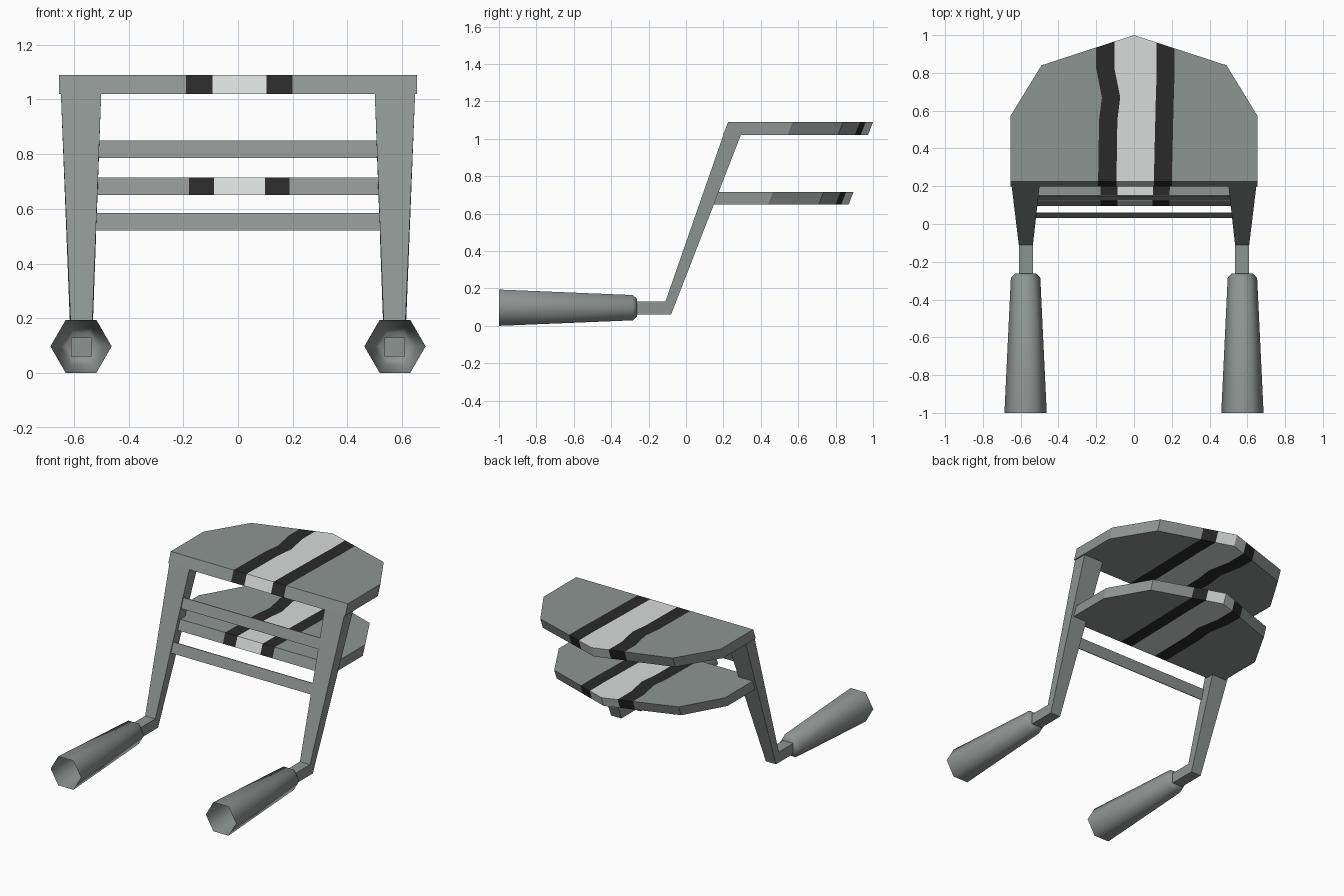
import bpy, bmesh, math
from mathutils import Vector

if "Cube" in bpy.data.objects:
    bpy.data.objects.remove(bpy.data.objects["Cube"])


def material(name, rgb):
    m = bpy.data.materials.new(name)
    m.diffuse_color = (*rgb, 1)
    m.use_nodes = True
    m.node_tree.nodes["Principled BSDF"].inputs["Base Color"].default_value = m.diffuse_color
    return m


GREY = material("grey green", (0.27, 0.30, 0.29))
BLACK = material("black stripe", (0.023, 0.023, 0.023))
WHITE = material("pale stripe", (0.68, 0.71, 0.70))


def finish(bm, name, mats, smooth=False, fix_normals=True):
    if fix_normals:
        bmesh.ops.recalc_face_normals(bm, faces=bm.faces)
    me = bpy.data.meshes.new(name)
    bm.to_mesh(me)
    bm.free()
    for m in mats:
        me.materials.append(m)
    for p in me.polygons:
        p.use_smooth = smooth
    ob = bpy.data.objects.new(name, me)
    bpy.context.collection.objects.link(ob)
    return ob


def loft(bm, rings, cap_start=True, cap_end=True):
    """Skin a list of closed point rings."""
    vs = [[bm.verts.new(p) for p in r] for r in rings]
    n = len(vs[0])
    for a, b in zip(vs, vs[1:]):
        for i in range(n):
            j = (i + 1) % n
            bm.faces.new((a[i], a[j], b[j], b[i]))
    if cap_start:
        bm.faces.new(vs[0])
    if cap_end:
        bm.faces.new(vs[-1])


# Striped plates: strips between wavy lines, given sheared thickness
def back_y(x):
    return 1 - 0.3265 * abs(x)


FRONT = 0.225
left_wave = [(-0.19, FRONT), (-0.185, 0.55), (-0.17, 0.67), (-0.20, 0.82), (-0.20, None)]
right_wave = [(0.105, FRONT), (0.115, 0.65), (0.12, 0.80), (0.12, None)]


def stripe_line(wave, dx):
    return [(x + dx, back_y(x + dx) if y is None else y) for x, y in wave]


side = [(0.655, FRONT), (0.655, 0.57), (0.49, 0.84)]
lines = [[(-x, y) for x, y in side],
         stripe_line(left_wave, 0), stripe_line(left_wave, 0.097),
         stripe_line(right_wave, 0), stripe_line(right_wave, 0.095),
         side]


def plate(name, width_scale, y_shift, z_top, thick, slant):
    bm = bmesh.new()
    top = {}

    def vert(p):
        if p not in top:
            top[p] = bm.verts.new((p[0] * width_scale, p[1] + y_shift, z_top))
        return top[p]

    for i, mat in enumerate((0, 1, 2, 1, 0)):
        tip = [(0, 1.0)] if mat == 2 else []
        pts = lines[i + 1] + tip + lines[i][::-1]
        bm.faces.new([vert(p) for p in pts]).material_index = mat
    faces = list(bm.faces)
    rim = [e.link_loops[0] for e in bm.edges if e.is_boundary]
    rim = [(l.vert, l.link_loop_next.vert, l.face.material_index) for l in rim]
    low = {v: bm.verts.new(v.co + Vector((0, -slant, -thick))) for v in top.values()}
    for f in faces:
        bm.faces.new([low[v] for v in reversed(f.verts[:])]).material_index = f.material_index
    for a, b, mat in rim:
        bm.faces.new((b, a, low[a], low[b])).material_index = mat
    return finish(bm, name, (GREY, BLACK, WHITE))


plate("upper_plate", 1.0, 0.0, 1.09, 0.07, 0.027)
plate("lower_plate", 0.94, -0.105, 0.715, 0.065, 0.025)

# Bent legs: x inner, x outer, front (y, z), back (y, z) at each section
leg_sections = [
    (0.535, 0.61, (-0.30, 0.13), (-0.30, 0.06)),
    (0.535, 0.61, (-0.11, 0.13), (-0.08, 0.06)),
    (0.50, 0.648, (0.203, 1.03), (0.297, 1.03)),
]
# Hollow tapered hexagonal grips: y, radius
grip_sections = [(-1.0, 0.112), (-0.285, 0.078), (-0.262, 0.056)]

for label, s in (("left", -1), ("right", 1)):
    bm = bmesh.new()
    loft(bm, [[(s * xi, *f), (s * xo, *f), (s * xo, *b), (s * xi, *b)]
              for xi, xo, f, b in leg_sections])
    finish(bm, label + "_leg", (GREY,))

    bm = bmesh.new()
    loft(bm, [[(s * 0.574 + r * math.cos(k * math.pi / 3), y,
                0.097 + r * math.sin(k * math.pi / 3)) for k in range(6)]
              for y, r in grip_sections], cap_start=False)
    finish(bm, label + "_grip", (GREY,), smooth=True)

# Thin cross bars lying along the slope of the legs
for name, z0, z1 in (("upper_bar", 0.785, 0.85), ("lower_bar", 0.52, 0.585)):
    def slope(z):
        return 0.033 + (z - 0.52) * 0.349
    bm = bmesh.new()
    loft(bm, [[(x, slope(z0), z0), (x, slope(z1), z1),
               (x, slope(z1) + 0.005, z1), (x, slope(z0) + 0.005, z0)]
              for x in (-0.54, 0.54)])
    finish(bm, name, (GREY,))
